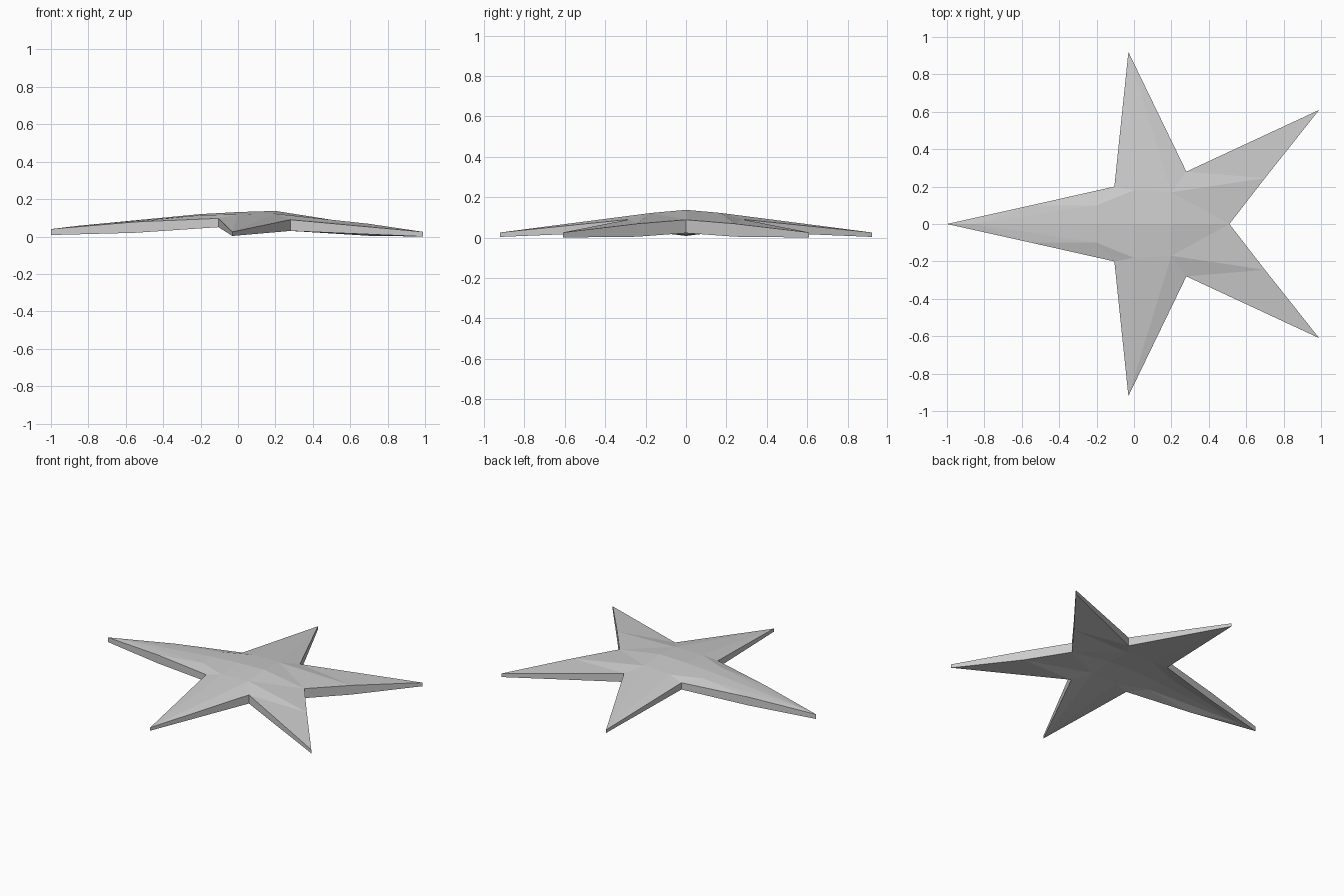
import bpy
import bmesh

default_cube = bpy.data.objects.get("Cube")
if default_cube:
    bpy.data.objects.remove(default_cube, do_unlink=True)

# Single plain grey material
grey = bpy.data.materials.new("light_grey")
grey.use_nodes = True
colour = (0.6, 0.6, 0.6, 1)
grey.diffuse_color = colour
grey.node_tree.nodes["Principled BSDF"].inputs["Base Color"].default_value = colour

# Half of the star: x, y, upper height, lower height
points = {
    "long_tip": (-1, 0, .04, .008),
    "long_edge": (-.55, .1, .078, .02),
    "long_valley": (-.105, .2, .097, .05),
    "side_tip": (-.03, .92, .025, .003),
    "side_valley": (.28, .28, .09, .03),
    "rear_tip": (.99, .61, .025, 0),
    "rear_edge": (.7, .245, .068, .004),
    "rear_notch": (.51, 0, .088, .022),
    "long_ridge": (-.85, 0, .058, .014),
    "shoulder": (-.2, .1, .114, .06),
    "crown_a": (-.2, 0, .12, .065),
    "crown_b": (0, 0, .131, .072),
    "crown_c": (.2, 0, .137, .07),
    "side_ridge": (0, .18, .118, .062),
    "rear_ridge": (.2, .17, .122, .06),
}

# Facets of the domed surface, used for both the upper and lower skins
facets = [
    "long_tip long_ridge long_edge",
    "long_ridge crown_a shoulder",
    "long_ridge shoulder long_edge",
    "long_edge shoulder long_valley",
    "shoulder crown_a crown_b side_ridge",
    "shoulder side_ridge long_valley",
    "long_valley side_ridge side_tip",
    "side_ridge rear_ridge side_tip",
    "rear_ridge side_valley side_tip",
    "side_ridge crown_b crown_c rear_ridge",
    "rear_ridge crown_c rear_notch",
    "rear_ridge rear_notch rear_edge",
    "rear_ridge rear_edge side_valley",
    "side_valley rear_edge rear_tip",
]
outline = ("long_tip long_edge long_valley side_tip side_valley "
           "rear_tip rear_edge rear_notch").split()

bm = bmesh.new()
upper = {name: bm.verts.new((x, y, top)) for name, (x, y, top, low) in points.items()}
lower = {name: bm.verts.new((x, y, low)) for name, (x, y, top, low) in points.items()}

for facet in facets:
    names = facet.split()
    bm.faces.new([upper[n] for n in names])
    bm.faces.new([lower[n] for n in reversed(names)])

# Side walls around the outline
for a, b in zip(outline, outline[1:]):
    bm.faces.new([upper[a], upper[b], lower[b], lower[a]])

# Mirror across the long axis and weld the centre seam
copy = bmesh.ops.duplicate(bm, geom=bm.verts[:] + bm.edges[:] + bm.faces[:])
for item in copy["geom"]:
    if isinstance(item, bmesh.types.BMVert):
        item.co.y = -item.co.y
bmesh.ops.remove_doubles(bm, verts=bm.verts[:], dist=.0001)
bmesh.ops.recalc_face_normals(bm, faces=bm.faces[:])

mesh = bpy.data.meshes.new("domed_star")
bm.to_mesh(mesh)
bm.free()
mesh.materials.append(grey)
star = bpy.data.objects.new("domed_star", mesh)
bpy.context.collection.objects.link(star)
